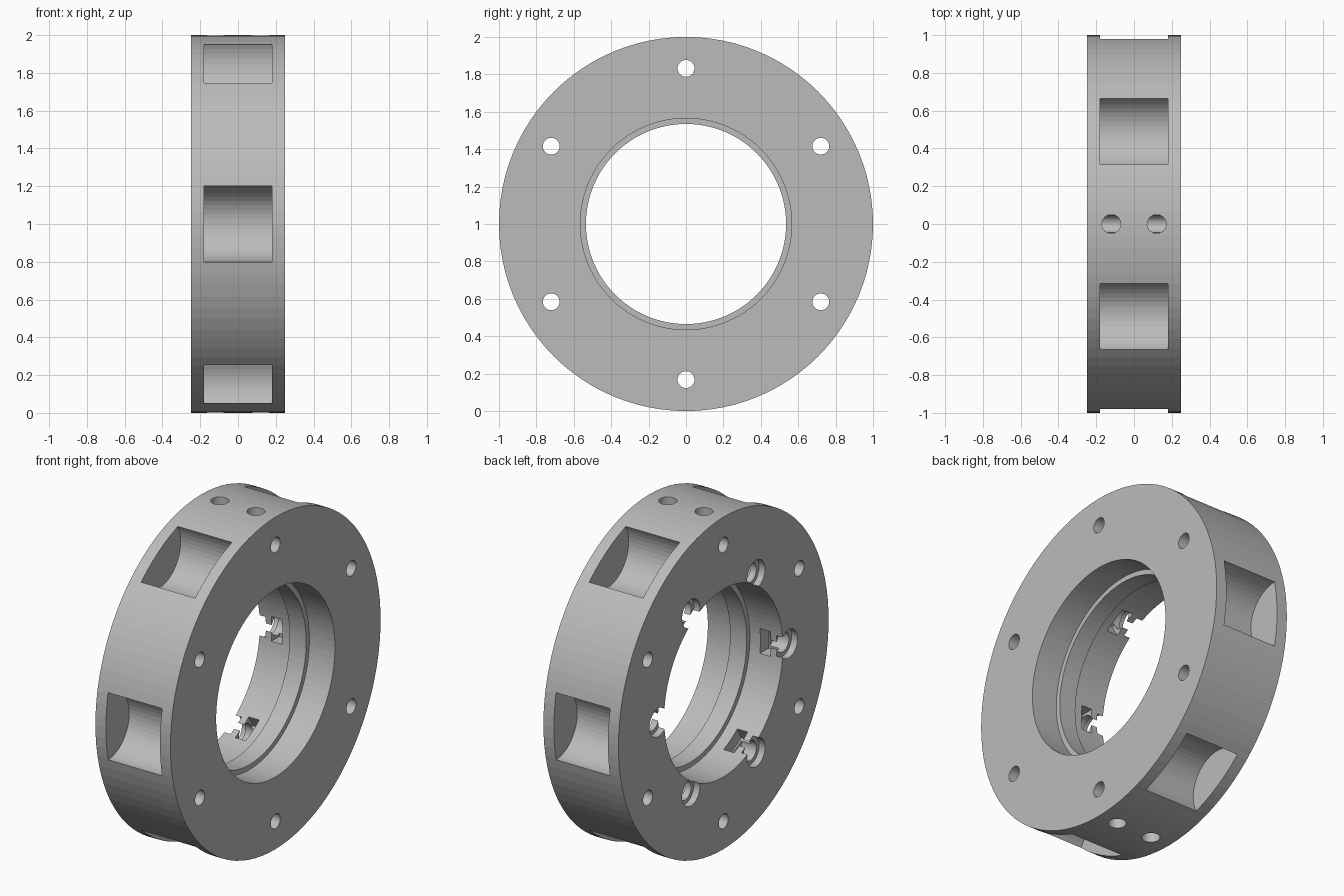
import bpy, bmesh, math
from mathutils import Matrix, Vector

cube = bpy.data.objects.get("Cube")
if cube:
    bpy.data.objects.remove(cube, do_unlink=True)

HALF = 0.25          # half the ring's thickness along x
CENTRE = Matrix.Translation((0, 0, 1))

steel = bpy.data.materials.new("plain_grey")
steel.use_nodes = True
steel.diffuse_color = (0.5, 0.5, 0.5, 1)
steel.node_tree.nodes["Principled BSDF"].inputs["Base Color"].default_value = (0.5, 0.5, 0.5, 1)

cutters = bpy.data.collections.new("cutters")
bpy.context.scene.collection.children.link(cutters)


def finish(name, bm, collection):
    bmesh.ops.recalc_face_normals(bm, faces=bm.faces)
    mesh = bpy.data.meshes.new(name)
    bm.to_mesh(mesh)
    bm.free()
    mesh.materials.append(steel)
    ob = bpy.data.objects.new(name, mesh)
    collection.objects.link(ob)
    return ob


def around(angle):
    """Turn a part built at the ring's top (+z) round the x axis."""
    return CENTRE @ Matrix.Rotation(math.radians(angle), 4, 'X')


def axial_cut(name, angle, distance, radius, x0, x1, sides=32):
    bm = bmesh.new()
    place = Matrix.Translation(((x0 + x1) / 2, 0, distance)) @ Matrix.Rotation(math.pi / 2, 4, 'Y')
    bmesh.ops.create_cone(bm, cap_ends=True, segments=sides, radius1=radius, radius2=radius,
                          depth=x1 - x0, matrix=around(angle) @ place)
    finish(name, bm, cutters).hide_render = True


def radial_cut(name, angle, x, radius, inner, outer):
    bm = bmesh.new()
    place = Matrix.Translation((x, 0, (inner + outer) / 2))
    bmesh.ops.create_cone(bm, cap_ends=True, segments=32, radius1=radius, radius2=radius,
                          depth=outer - inner, matrix=around(angle) @ place)
    finish(name, bm, cutters).hide_render = True


def box_cut(name, angle, x0, x1, width, inner, outer):
    bm = bmesh.new()
    place = Matrix.Translation(((x0 + x1) / 2, 0, (inner + outer) / 2))
    bmesh.ops.create_cube(bm, size=1, matrix=around(angle) @ place
                          @ Matrix.Diagonal((x1 - x0, width, outer - inner, 1)))
    finish(name, bm, cutters).hide_render = True


# Ring body: a turned section with a narrow land inside the bore
section = [(-HALF, 1), (HALF, 1), (HALF, 0.565), (0.08, 0.565),
           (0.08, 0.535), (-0.03, 0.535), (-0.03, 0.565), (-HALF, 0.565)]
bm = bmesh.new()
verts = [bm.verts.new((x, 0, r)) for x, r in section]
edges = [bm.edges.new((v, verts[i - 1])) for i, v in enumerate(verts)]
bmesh.ops.spin(bm, geom=verts + edges, cent=(0, 0, 0), axis=(1, 0, 0),
               angle=math.tau, steps=96, use_merge=True)
bmesh.ops.remove_doubles(bm, verts=bm.verts, dist=0.0001)
bm.transform(CENTRE)
ring = finish("ring_body", bm, bpy.context.scene.collection)

for i in range(6):
    # Bolt holes right through
    axial_cut("bolt_hole", 60 * i, 0.832, 0.045, -0.3, 0.3)
    # Round-bottomed pockets in the rim
    pocket = 60 * i + 30
    axial_cut("rim_pocket", pocket, 0.98, 0.202, -0.18, 0.18, 48)
    # Stepped notches at the mouth of the bore
    axial_cut("notch_mouth", pocket, 0.62, 0.085, -0.3, -0.21)
    axial_cut("notch_neck", pocket, 0.62, 0.06, -0.28, -0.11)
    box_cut("notch_slot", pocket, -0.17, -0.1, 0.15, 0.5, 0.64)

# Set-screw holes at the top and bottom of the rim
for angle in (0, 180):
    for x in (-0.12, 0.12):
        radial_cut("screw_hole", angle, x, 0.05, 0.83, 1.1)

# Cut everything out of the ring
cut = ring.modifiers.new("cut", 'BOOLEAN')
cut.operation = 'DIFFERENCE'
cut.operand_type = 'COLLECTION'
cut.collection = cutters
cut.solver = 'EXACT'
cut.use_self = True
bpy.context.view_layer.update()
graph = bpy.context.evaluated_depsgraph_get()
result = bpy.data.meshes.new_from_object(ring.evaluated_get(graph))
ring.modifiers.clear()
ring.data = result
result.materials.clear()
result.materials.append(steel)
for ob in list(cutters.objects):
    bpy.data.objects.remove(ob, do_unlink=True)
bpy.data.collections.remove(cutters)
for face in result.polygons:
    face.material_index = 0
